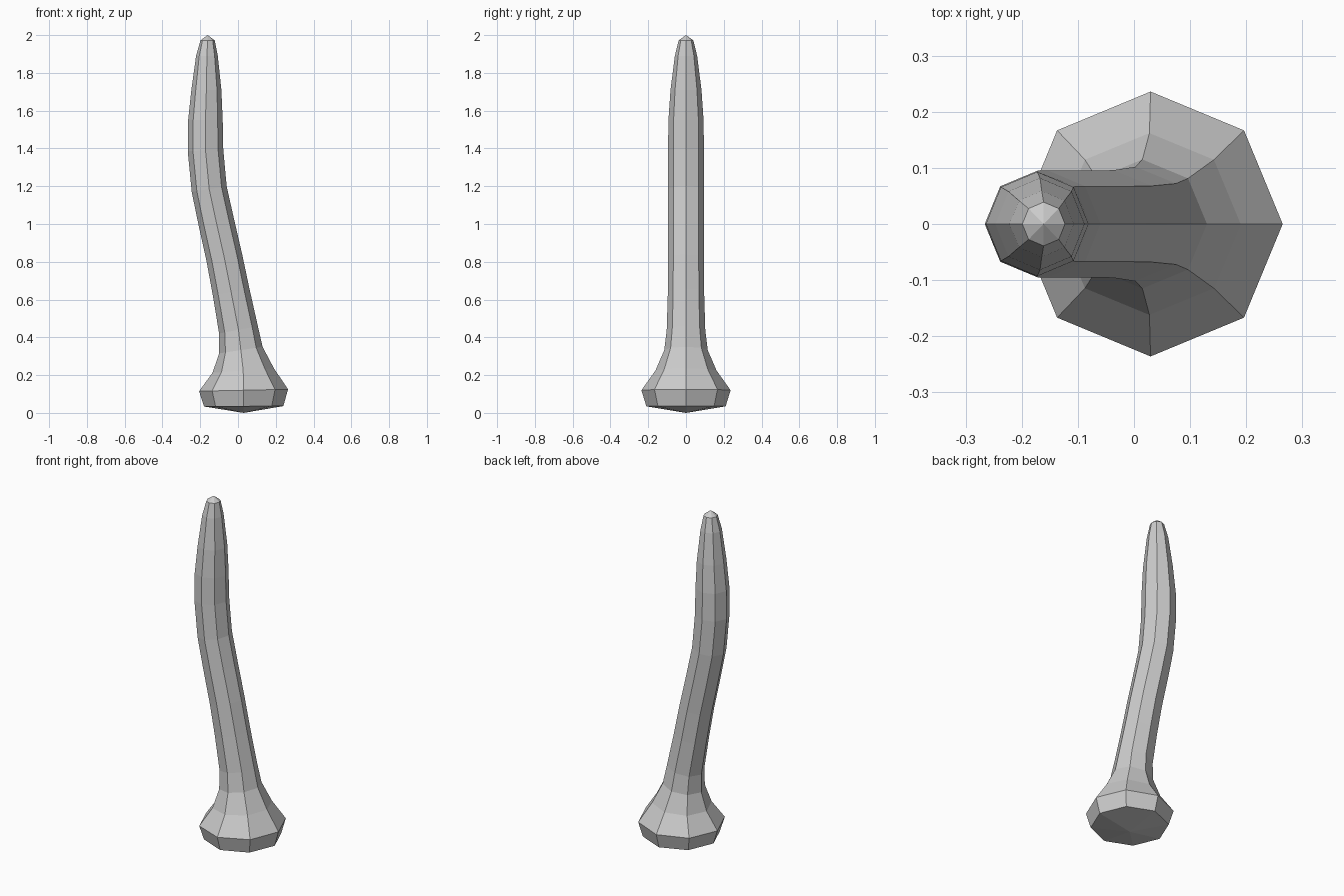
import bpy, bmesh, math
from mathutils import Vector

if "Cube" in bpy.data.objects:
    bpy.data.objects.remove(bpy.data.objects["Cube"])

# Cross-sections: left x, left z, right x, right z, half depth in y
RINGS = [
    (-0.18, 0.034, 0.24, 0.036, 0.21),
    (-0.206, 0.115, 0.265, 0.125, 0.236),
    (-0.135, 0.212, 0.19, 0.236, 0.162),
    (-0.10, 0.315, 0.13, 0.35, 0.115),
    (-0.10, 0.42, 0.105, 0.46, 0.102),
    (-0.133, 0.62, 0.06, 0.66, 0.096),
    (-0.166, 0.80, 0.022, 0.84, 0.095),
    (-0.208, 0.99, -0.022, 1.03, 0.095),
    (-0.245, 1.17, -0.06, 1.20, 0.095),
    (-0.266, 1.385, -0.078, 1.395, 0.095),
    (-0.264, 1.55, -0.081, 1.55, 0.093),
    (-0.247, 1.71, -0.088, 1.71, 0.082),
    (-0.222, 1.89, -0.107, 1.89, 0.059),
    (-0.199, 1.972, -0.123, 1.972, 0.039),
]
SIDES = 8

bm = bmesh.new()

# Eight-sided rings following the bent shaft
loops = []
for xl, zl, xr, zr, ry in RINGS:
    centre = Vector(((xl + xr) / 2, 0, (zl + zr) / 2))
    half = Vector(((xr - xl) / 2, 0, (zr - zl) / 2))
    loops.append([bm.verts.new(centre + half * math.cos(a) + Vector((0, ry * math.sin(a), 0)))
                  for a in (2 * math.pi * i / SIDES for i in range(SIDES))])

# Side walls
for lower, upper in zip(loops, loops[1:]):
    for i in range(SIDES):
        j = (i + 1) % SIDES
        bm.faces.new((lower[i], lower[j], upper[j], upper[i]))

# Shallow pointed caps at the base and tip
for loop, point in ((loops[0], (0.03, 0, 0)), (loops[-1], (-0.161, 0, 2.0))):
    apex = bm.verts.new(point)
    for i in range(SIDES):
        bm.faces.new((loop[i], loop[(i + 1) % SIDES], apex))

bmesh.ops.recalc_face_normals(bm, faces=bm.faces)
mesh = bpy.data.meshes.new("bent_shaft")
bm.to_mesh(mesh)
bm.free()
bpy.context.collection.objects.link(bpy.data.objects.new("bent_shaft", mesh))
